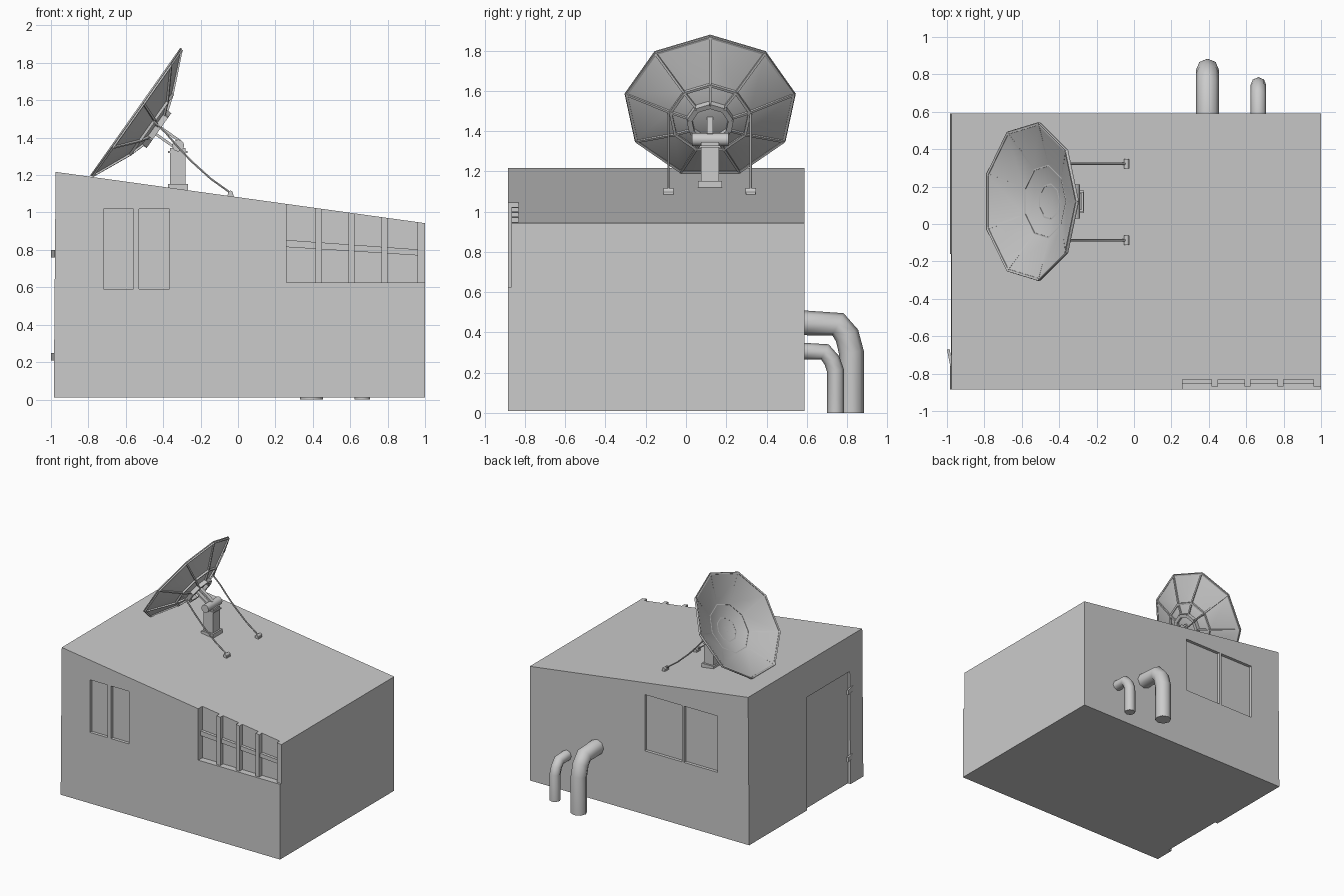
import bpy, bmesh, math
from mathutils import Vector, Matrix

if "Cube" in bpy.data.objects:
    bpy.data.objects.remove(bpy.data.objects["Cube"])


def mesh_object(name, bm):
    bmesh.ops.recalc_face_normals(bm, faces=bm.faces)
    me = bpy.data.meshes.new(name)
    bm.to_mesh(me)
    bm.free()
    ob = bpy.data.objects.new(name, me)
    bpy.context.collection.objects.link(ob)
    return ob


def prism(name, xz, y0, y1):
    """Extrude an x-z outline from y0 to y1."""
    bm = bmesh.new()
    f = bm.faces.new([bm.verts.new((x, y0, z)) for x, z in xz])
    r = bmesh.ops.extrude_face_region(bm, geom=[f])
    bmesh.ops.translate(bm, vec=(0, y1 - y0, 0),
                        verts=[v for v in r["geom"] if isinstance(v, bmesh.types.BMVert)])
    return mesh_object(name, bm)


def box(name, x0, x1, y0, y1, z0, z1):
    return prism(name, [(x0, z0), (x1, z0), (x1, z1), (x0, z1)], y0, y1)


def add_bar(bm, a, b, w, h, up):
    """Rectangular bar from a to b, h measured along up."""
    a, b = Vector(a), Vector(b)
    d = (b - a).normalized()
    s = d.cross(Vector(up)).normalized()
    t = s.cross(d)
    m = Matrix((d * (b - a).length, s * w, t * h)).transposed().to_4x4()
    m.translation = (a + b) / 2
    bmesh.ops.create_cube(bm, size=1, matrix=m)


def tube(name, pts, r, res=2, smooth=True):
    cu = bpy.data.curves.new(name, 'CURVE')
    cu.dimensions = '3D'
    cu.bevel_depth = r
    cu.bevel_resolution = res
    cu.use_fill_caps = True
    sp = cu.splines.new('POLY')
    sp.points.add(len(pts) - 1)
    for p, co in zip(sp.points, pts):
        p.co = (*co, 1)
    ob = bpy.data.objects.new(name, cu)
    bpy.context.collection.objects.link(ob)
    select(ob)
    bpy.ops.object.convert(target='MESH')
    if smooth:
        bpy.ops.object.shade_smooth_by_angle(angle=math.radians(50))
    return bpy.context.object


def select(ob):
    bpy.ops.object.select_all(action='DESELECT')
    ob.select_set(True)
    bpy.context.view_layer.objects.active = ob


def roof(x):
    return 1.217 - (x + 0.975) * 0.1387


# Sloped-roof building
building = prism("building", [(-0.985, 0.01), (1, 0.01), (1, roof(1)), (-0.975, roof(-0.975))],
                 -0.885, 0.59)

# Recesses: windows, door and corner glazing
cutters = [
    box("cut", -0.72, -0.56, -1, -0.86, 0.59, 1.02),
    box("cut", -0.53, -0.365, -1, -0.86, 0.59, 1.02),
    box("cut", -0.70, -0.395, 0.565, 0.7, 0.53, 0.99),
    box("cut", -0.375, -0.04, 0.565, 0.7, 0.53, 0.99),
    box("cut", -1.1, -0.96, -0.72, -0.16, -0.1, 0.93),
    box("cut", 0.26, 1.1, -1, -0.832, 0.625, 1.3),
]
for c in cutters:
    c.hide_render = True
    m = building.modifiers.new("recess", 'BOOLEAN')
    m.operation = 'DIFFERENCE'
    m.solver = 'EXACT'
    m.object = c
    select(building)
    bpy.ops.object.modifier_apply(modifier=m.name)
    bpy.data.objects.remove(c)

# Corner glazing bars
for x0, x1 in [(0.415, 0.448), (0.59, 0.622), (0.768, 0.8), (0.96, 1.0)]:
    prism("glazing_post", [(x0, 0.625), (x1, 0.625), (x1, roof(x1)), (x0, roof(x0))],
          -0.868, -0.83)
prism("glazing_rail", [(0.26, 0.815), (0.97, 0.77), (0.97, 0.802), (0.26, 0.853)], -0.855, -0.83)

# Door hinges
for z in (0.23, 0.78):
    bm = bmesh.new()
    add_bar(bm, (-0.993, -0.67, z), (-0.975, -0.76, z), 0.014, 0.04, (0, 0, 1))
    mesh_object("door_hinge", bm)

# Bent pipes on the back wall
tube("large_pipe", [(0.393, 0.57, 0.448), (0.393, 0.755, 0.44), (0.393, 0.80, 0.385),
                    (0.393, 0.822, 0.30), (0.393, 0.822, 0)], 0.062)
tube("small_pipe", [(0.665, 0.57, 0.307), (0.665, 0.69, 0.303), (0.665, 0.725, 0.26),
                    (0.665, 0.743, 0.21), (0.665, 0.743, 0)], 0.042)

# Dish frame of reference: local x up the dish, local z out of its face
u, side, axis = Vector((0.577, 0, 0.817)), Vector((0, 1, 0)), Vector((-0.817, 0, 0.577))
dish_m = Matrix((u, side, axis)).transposed().to_4x4()
dish_m.translation = (-0.557, 0.12, 1.529)
N = 9


def rim(r, d, k):
    a = math.tau * k / N
    return Vector((r * math.cos(a), r * math.sin(a), -d))


# Dish bowl
bm = bmesh.new()
rings = [[bm.verts.new(rim(r, d, k)) for k in range(N)]
         for r, d in [(0.429, 0), (0.2, 0.098), (0.105, 0.127)]]
centre = bm.verts.new((0, 0, -0.137))
for k in range(N):
    j = (k + 1) % N
    for A, B in zip(rings, rings[1:]):
        bm.faces.new((A[k], A[j], B[j], B[k]))
    bm.faces.new((rings[-1][k], rings[-1][j], centre))
dish = mesh_object("dish", bm)
if dish.data.polygons[0].normal.z < 0:
    dish.data.flip_normals()
dish.matrix_world = dish_m
sol = dish.modifiers.new("thickness", 'SOLIDIFY')
sol.thickness = 0.008
sol.offset = -1
select(dish)
bpy.ops.object.modifier_apply(modifier=sol.name)
bpy.ops.object.shade_smooth_by_angle(angle=math.radians(40))

# Ribs and ring frames on the back of the dish
bm = bmesh.new()
for k in range(N):
    back = (0, 0, -1)
    add_bar(bm, rim(0.423, 0.010, k), rim(0.2, 0.108, k), 0.012, 0.018, back)
    add_bar(bm, rim(0.2, 0.108, k), rim(0.105, 0.138, k), 0.012, 0.018, back)
    add_bar(bm, rim(0.422, 0.011, k), rim(0.422, 0.011, k + 1), 0.012, 0.016, back)
    add_bar(bm, rim(0.2, 0.108, k), rim(0.2, 0.108, k + 1), 0.014, 0.02, back)
    add_bar(bm, rim(0.105, 0.145, k), rim(0.105, 0.145, k + 1), 0.026, 0.035, back)
mesh_object("dish_frame", bm).matrix_world = dish_m

# Strut, pivot drum and pedestal
bm = bmesh.new()
for s in (-0.022, 0.022):
    add_bar(bm, (s, 0, -0.135), (s, 0, -0.285), 0.03, 0.014, (1, 0, 0))
mesh_object("dish_strut", bm).matrix_world = dish_m
tube("pivot_drum", [(-0.32, 0.03, 1.358), (-0.32, 0.21, 1.358)], 0.032, 4)
box("pedestal_post", -0.363, -0.28, 0.075, 0.165, 1.12, 1.345)
box("pedestal_cap", -0.373, -0.27, 0.068, 0.172, 1.318, 1.328)
box("pedestal_base", -0.375, -0.267, 0.06, 0.18, 1.10, 1.152)

# Curved stay rods with roof feet
for y in (-0.087, 0.322):
    tube("stay_rod", [(-0.455, y, 1.49), (-0.385, y, 1.425), (-0.33, y, 1.36), (-0.25, y, 1.275),
                      (-0.145, y, 1.18), (-0.04, y, 1.105)], 0.006, 1)
    tube("stay_foot", [(-0.04, y - 0.026, 1.103), (-0.04, y + 0.026, 1.103)], 0.014, 2)
    box("foot_plate", -0.055, -0.025, y - 0.024, y + 0.024, 1.075, 1.095)
